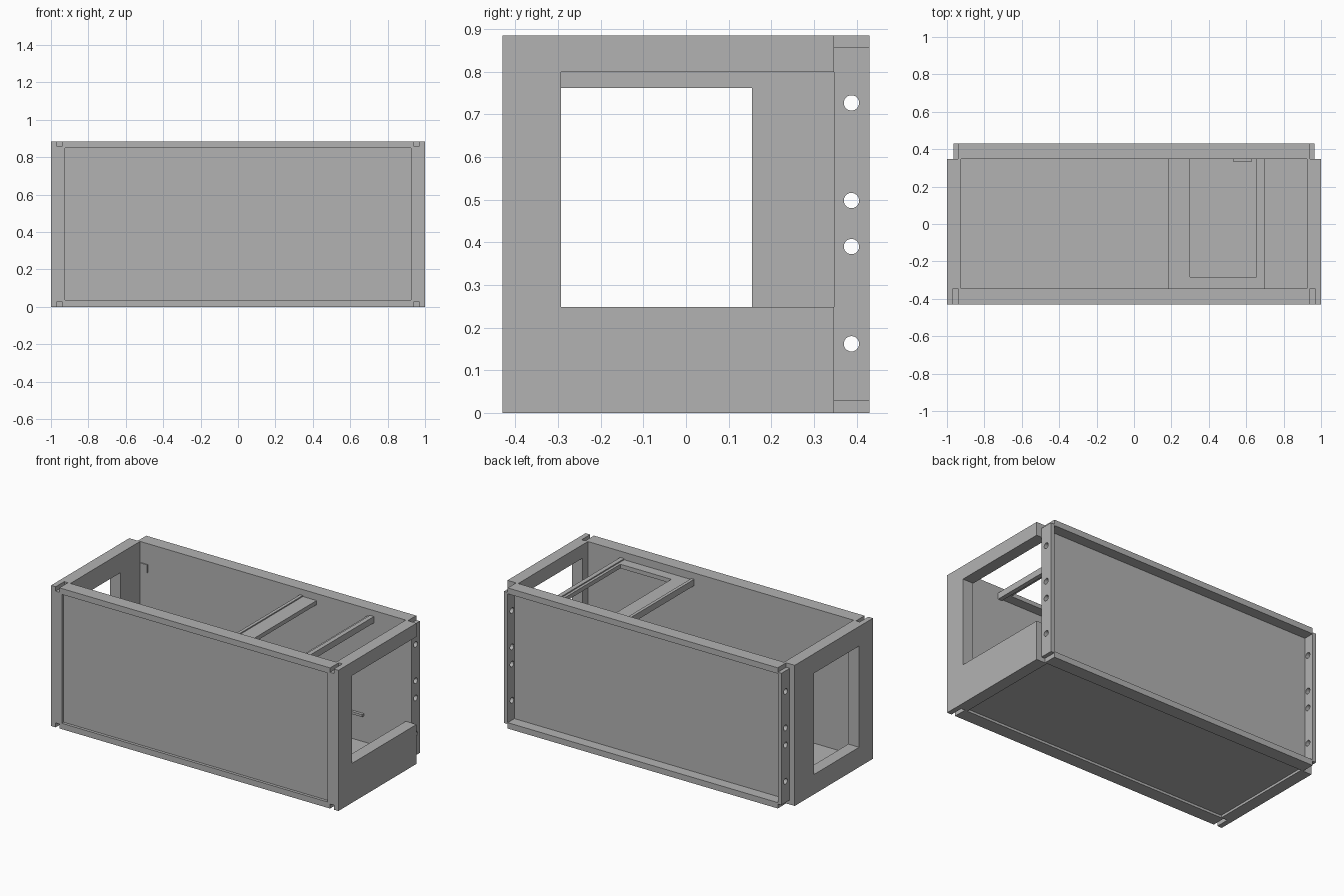
import bpy
import bmesh
import math
from mathutils import Matrix

cube = bpy.data.objects.get("Cube")
if cube:
    bpy.data.objects.remove(cube, do_unlink=True)

grey = bpy.data.materials.new("plain_grey")
grey.use_nodes = True
COLOUR = (0.45, 0.45, 0.45, 1)
grey.diffuse_color = COLOUR
grey.node_tree.nodes["Principled BSDF"].inputs["Base Color"].default_value = COLOUR


def add_object(name, bm):
    mesh = bpy.data.meshes.new(name)
    bmesh.ops.recalc_face_normals(bm, faces=bm.faces)
    bm.to_mesh(mesh)
    bm.free()
    mesh.materials.append(grey)
    obj = bpy.data.objects.new(name, mesh)
    bpy.context.collection.objects.link(obj)
    return obj


def box(name, x, y, z):
    """Box spanning three (low, high) ranges."""
    bm = bmesh.new()
    spans = (x, y, z)
    size = [hi - lo for lo, hi in spans]
    mid = [(hi + lo) / 2 for lo, hi in spans]
    bmesh.ops.create_cube(bm, size=1, matrix=Matrix.Translation(mid) @ Matrix.Diagonal((*size, 1)))
    return add_object(name, bm)


def cut(target, cutters):
    for c in cutters:
        c.hide_render = True
        c.hide_set(True)
        c.display_type = 'WIRE'
        mod = target.modifiers.new("cut", 'BOOLEAN')
        mod.operation = 'DIFFERENCE'
        mod.solver = 'EXACT'
        mod.object = c
    # Bake the cuts so that no cutter stays in the model
    bpy.context.view_layer.update()
    graph = bpy.context.evaluated_depsgraph_get()
    baked = bpy.data.meshes.new_from_object(target.evaluated_get(graph))
    target.modifiers.clear()
    target.data = baked
    for c in cutters:
        bpy.data.objects.remove(c, do_unlink=True)


def hole_cutter(x, y, z, radius):
    bm = bmesh.new()
    place = Matrix.Translation((x, y, z)) @ Matrix.Rotation(math.pi / 2, 4, 'Y')
    bmesh.ops.create_cone(bm, cap_ends=True, segments=24, radius1=radius,
                          radius2=radius, depth=0.2, matrix=place)
    return add_object("hole_cutter", bm)


H = 0.885                    # overall height
FRONT, BACK = -0.43, 0.43
INNER_FRONT, INNER_BACK = -0.345, 0.355
END_BACK = 0.347

# End walls with windows: closed on the right, open to the back on the left
windows = {"left": (1, (-0.293, 0.5), (0.248, 0.80)),
           "right": (-1, (-0.293, 0.155), (0.125, 0.762))}
for side, (s, wy, wz) in windows.items():
    xs = sorted((s * 0.925, s * 1.0))
    wall = box(side + "_end_wall", xs, (FRONT, END_BACK), (0, H))
    slot_x = sorted((s * 0.942, s * 0.968))
    cutters = [box("window_cutter", sorted((s * 0.8, s * 1.1)), wy, wz)]
    # Stacking slots in the front corners
    for z in ((-0.1, 0.028), (H - 0.028, H + 0.1)):
        cutters.append(box("slot_cutter", slot_x, (-0.5, INNER_FRONT), z))
    cut(wall, cutters)

    # Perforated joining flange at the back
    flange = box(side + "_flange", sorted((s * 0.94, s * 0.965)),
                 (END_BACK, BACK), (0.028, H - 0.028))
    cut(flange, [hole_cutter(s * 0.95, 0.388, z, 0.018)
                 for z in (0.162, 0.39, 0.498, 0.727)])

# Front and back rails
for name, z in (("bottom", (0, 0.037)), ("top", (H - 0.037, H))):
    box(name + "_front_rail", (-0.925, 0.925), (FRONT, INNER_FRONT), z)
    box(name + "_back_rail", (-0.94, 0.94), (INNER_BACK - 0.008, BACK), z)

# Recessed front, back and floor panels
box("front_panel", (-0.925, 0.925), (-0.412, INNER_FRONT), (0.037, H - 0.037))
box("back_panel", (-0.94, 0.94), (INNER_BACK - 0.002, 0.363), (0.037, H - 0.037))
box("floor_panel", (-0.925, 0.925), (INNER_FRONT, INNER_BACK), (0.015, 0.037))

# Tray across the opening: two cross rails and a U-shaped plate
for name, x in (("inner", (0.185, 0.205)), ("outer", (0.672, 0.70))):
    box(name + "_cross_rail", x, (INNER_FRONT, INNER_BACK), (0.805, 0.845))
plate = box("tray_plate", (0.205, 0.672), (INNER_FRONT, INNER_BACK), (0.812, 0.838))
cut(plate, [box("tray_cutter", (0.30, 0.655), (-0.283, 0.5), (0.7, 0.9))])

# Small catches on the inside of the back wall
box("corner_catch", (-0.925, -0.875), (0.347, INNER_BACK), (0.70, 0.75))
box("floor_catch", (0.53, 0.63), (0.335, INNER_BACK), (0.20, 0.215))
